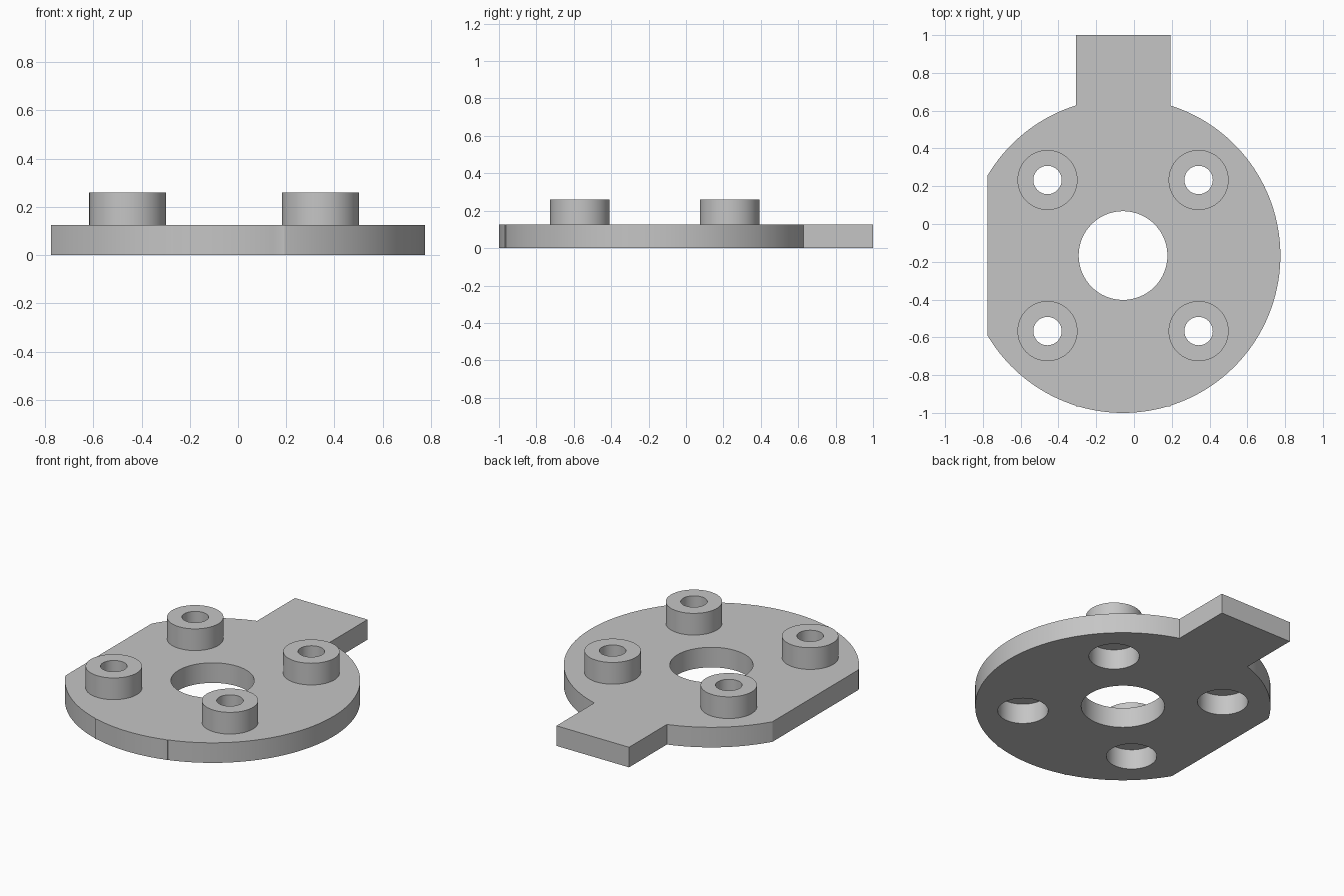
import bpy
import bmesh
from math import acos, asin, cos, sin, pi, radians

if "Cube" in bpy.data.objects:
    bpy.data.objects.remove(bpy.data.objects["Cube"], do_unlink=True)

CX, CY = -0.058, -0.167      # disc centre
R = 0.833                    # disc radius
THICK, TOP = 0.125, 0.26     # plate top and boss top
BAR, BAR_END, BAR_FRONT = 0.25, 1.167, -0.80
FLAT = -0.717                # flat cut on the disc's side
PITCH = 0.4                  # boss offset from the centre

grey = bpy.data.materials.new("plain grey")
grey.use_nodes = True
colour = (0.56, 0.56, 0.56, 1)
grey.diffuse_color = colour
grey.node_tree.nodes["Principled BSDF"].inputs["Base Color"].default_value = colour


def arc(radius, start, end, steps, x=0, y=0):
    return [(x + radius * cos(start + (end - start) * i / steps),
             y + radius * sin(start + (end - start) * i / steps))
            for i in range(steps + 1)]


def circle(radius, x=0, y=0, steps=64):
    return arc(radius, 0, 2 * pi, steps, x, y)[:-1]


def extrude_profile(name, loops, x, y, bottom, top):
    """Solid from an outer loop and hole loops, extruded upwards."""
    curve = bpy.data.curves.new(name, "CURVE")
    curve.dimensions = "2D"
    curve.fill_mode = "BOTH"
    curve.extrude = (top - bottom) / 2
    for loop in loops:
        spline = curve.splines.new("POLY")
        spline.points.add(len(loop) - 1)
        for point, (px, py) in zip(spline.points, loop):
            point.co = (px, py, 0, 1)
        spline.use_cyclic_u = True
    obj = bpy.data.objects.new(name, curve)
    bpy.context.collection.objects.link(obj)
    obj.location = (x, y, (bottom + top) / 2)
    bpy.ops.object.select_all(action="DESELECT")
    obj.select_set(True)
    bpy.context.view_layer.objects.active = obj
    bpy.ops.object.convert(target="MESH")
    obj = bpy.context.object
    bm = bmesh.new()
    bm.from_mesh(obj.data)
    bmesh.ops.remove_doubles(bm, verts=bm.verts, dist=0.0001)
    bmesh.ops.recalc_face_normals(bm, faces=bm.faces)
    bm.to_mesh(obj.data)
    bm.free()
    obj.data.materials.clear()
    obj.data.materials.append(grey)
    bpy.ops.object.shade_smooth_by_angle(angle=radians(30))
    return obj


# Plate outline: disc with a flat side, crossed by a bar that ends in a tab
bar_angle = acos(BAR / R)
flat_angle = acos(FLAT / R)
front_angle = asin(BAR_FRONT / R)
outline = arc(R, -bar_angle, bar_angle, 60)
outline += [(BAR, BAR_END), (-BAR, BAR_END)]
outline += arc(R, pi - bar_angle, flat_angle, 18)
outline += arc(R, 2 * pi - flat_angle, pi + bar_angle, 18)
outline += [(-BAR, BAR_FRONT)]
outline += arc(R, -pi - front_angle, front_angle, 16)
outline += [(BAR, BAR_FRONT)]

corners = [(sx * PITCH, sy * PITCH) for sx in (-1, 1) for sy in (-1, 1)]

# Plate with the centre bore and the wide recesses under the bosses
holes = [circle(0.235)] + [circle(0.142, x, y) for x, y in corners]
extrude_profile("base_plate", [outline] + holes, CX, CY, 0, THICK)

# Hollow bosses
for x, y in corners:
    side = "left" if x > 0 else "right"
    end = "back" if y > 0 else "front"
    extrude_profile(f"boss_{end}_{side}", [circle(0.159), circle(0.075)],
                    CX + x, CY + y, THICK, TOP)
